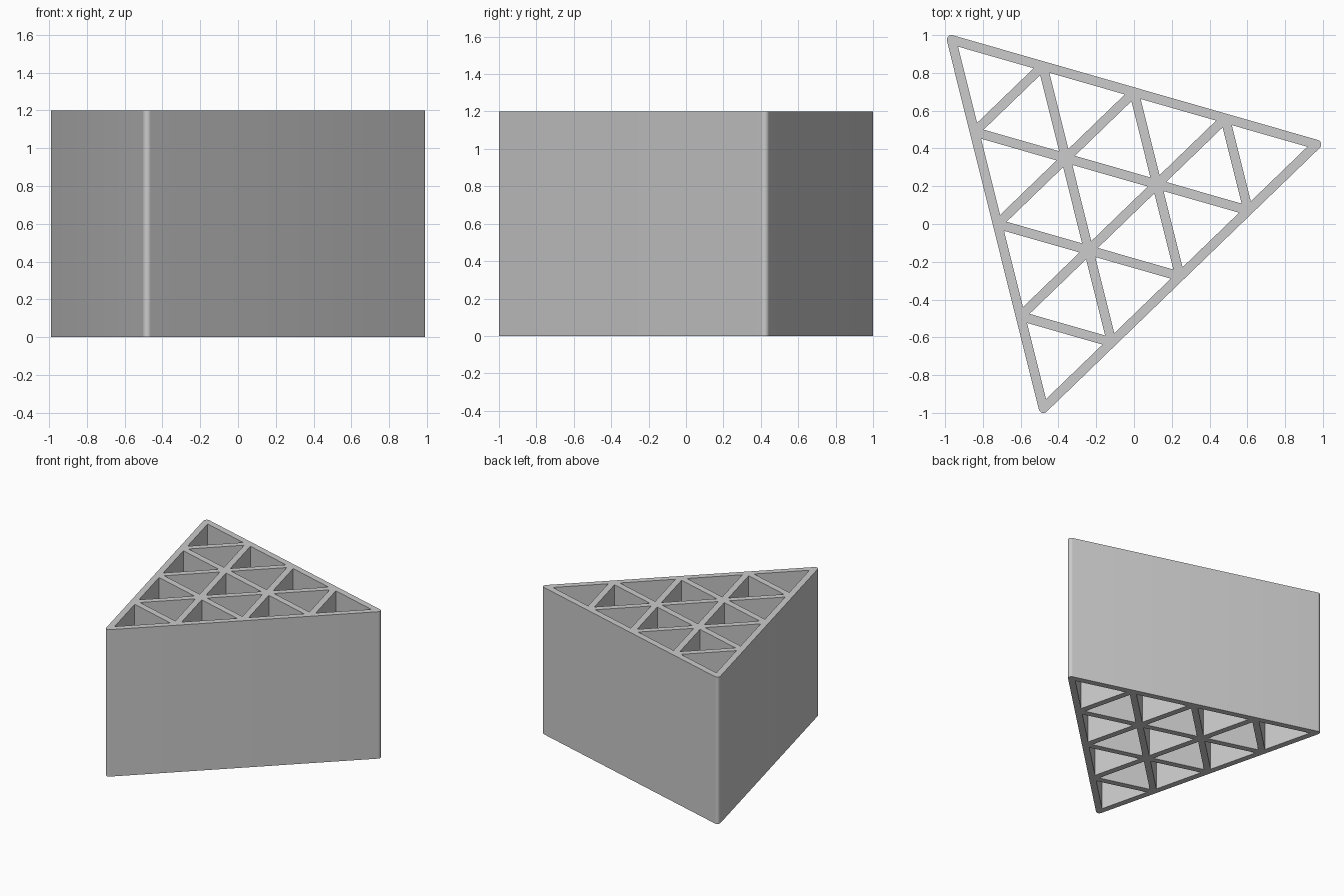
import bpy, bmesh
from math import radians, cos, sin
from mathutils import Vector

if "Cube" in bpy.data.objects:
    bpy.data.objects.remove(bpy.data.objects["Cube"])

N = 4            # cells per side
R = 0.025        # half the wall thickness, also the corner radius
H = 1.2          # height
SIDE = 2.01      # side of the wall centre-line triangle
ARC = 12         # segments per rounded corner


def direction(deg):
    return Vector((cos(radians(deg)), sin(radians(deg))))


# centre-line lattice: origin corner and two step vectors 60 degrees apart
origin = Vector((-0.966, 0.975))
u = direction(-16) * SIDE / N
v = direction(-76) * SIDE / N


def node(i, j):
    return origin + u * i + v * j


def cell(*corners):
    """Triangular opening, inset by half a wall on every side."""
    centre = sum(corners, Vector((0, 0))) / 3
    return [p + (centre - p).normalized() * 2 * R for p in corners]


def add_loop(curve, points):
    spline = curve.splines.new('POLY')
    spline.points.add(len(points) - 1)
    for sp, p in zip(spline.points, points):
        sp.co = (p.x, p.y, 0, 1)
    spline.use_cyclic_u = True


curve = bpy.data.curves.new("triangular_lattice", 'CURVE')
curve.dimensions = '2D'
curve.fill_mode = 'BOTH'
curve.extrude = H / 2

# outer outline with rounded corners
outline = []
for corner, start in ((node(0, 0), 194), (node(0, N), 314), (node(N, 0), 74)):
    # arc runs counter-clockwise from one wall normal to the next
    first = {194: 74, 314: 194, 74: 314}[start]
    outline += [corner + direction(first + 120 * k / ARC) * R for k in range(ARC + 1)]
add_loop(curve, outline)

# triangular openings, both orientations
for i in range(N):
    for j in range(N - i):
        add_loop(curve, cell(node(i, j), node(i + 1, j), node(i, j + 1)))
        if i + j < N - 1:
            add_loop(curve, cell(node(i + 1, j), node(i + 1, j + 1), node(i, j + 1)))

lattice = bpy.data.objects.new("triangular_lattice", curve)
bpy.context.collection.objects.link(lattice)
bpy.context.view_layer.objects.active = lattice
lattice.select_set(True)
bpy.ops.object.convert(target='MESH')
lattice = bpy.context.object

# weld caps to walls and stand it on the floor
bm = bmesh.new()
bm.from_mesh(lattice.data)
bmesh.ops.remove_doubles(bm, verts=bm.verts, dist=1e-4)
bmesh.ops.translate(bm, verts=bm.verts, vec=(0, 0, H / 2))
bmesh.ops.recalc_face_normals(bm, faces=bm.faces)
bm.to_mesh(lattice.data)
bm.free()
bpy.ops.object.shade_smooth_by_angle(angle=radians(30))
